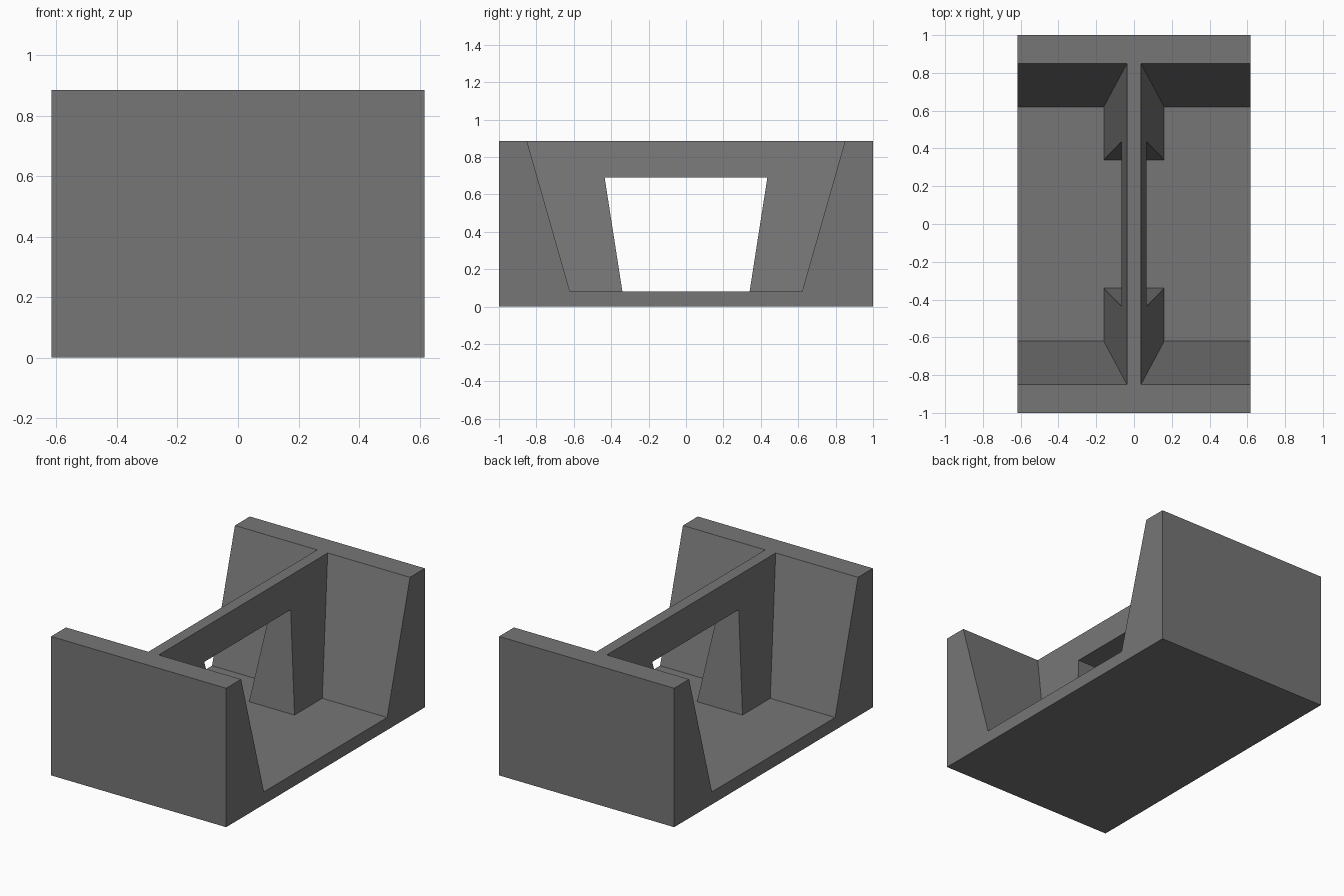
import bpy, bmesh

if "Cube" in bpy.data.objects:
    bpy.data.objects.remove(bpy.data.objects["Cube"])

HALF_X, HEIGHT, FLOOR = 0.617, 0.885, 0.08

grey = bpy.data.materials.new("dark grey")
grey.diffuse_color = (0.18, 0.18, 0.18, 1)
grey.use_nodes = True
grey.node_tree.nodes["Principled BSDF"].inputs["Base Color"].default_value = grey.diffuse_color


def prism(name, half_profile, half_width):
    """Mirror a (y, z) half profile about y = 0 and span it from -x to +x;
    half_width(z) gives the half thickness at each height."""
    profile = half_profile + [(-y, z) for y, z in reversed(half_profile)]
    bm = bmesh.new()
    left = [bm.verts.new((-half_width(z), y, z)) for y, z in profile]
    right = [bm.verts.new((half_width(z), y, z)) for y, z in profile]
    bm.faces.new(left)
    bm.faces.new(right[::-1])
    n = len(profile)
    for i in range(n):
        j = (i + 1) % n
        bm.faces.new((left[i], right[i], right[j], left[j]))
    bmesh.ops.recalc_face_normals(bm, faces=bm.faces)
    mesh = bpy.data.meshes.new(name)
    bm.to_mesh(mesh)
    bm.free()
    mesh.materials.append(grey)
    obj = bpy.data.objects.new(name, mesh)
    bpy.context.collection.objects.link(obj)
    return obj


# Floor with two sloped end walls
prism("channel_body",
      [(1.0, 0.0), (1.0, HEIGHT), (0.85, HEIGHT), (0.62, FLOOR)],
      lambda z: HALF_X)

# Central rib: thin at the top, wide at the floor, with a trapezoid opening
prism("central_rib",
      [(0.435, 0.69), (0.34, FLOOR), (0.62, FLOOR), (0.85, HEIGHT)],
      lambda z: 0.16 + (0.037 - 0.16) * (z - FLOOR) / (HEIGHT - FLOOR))
